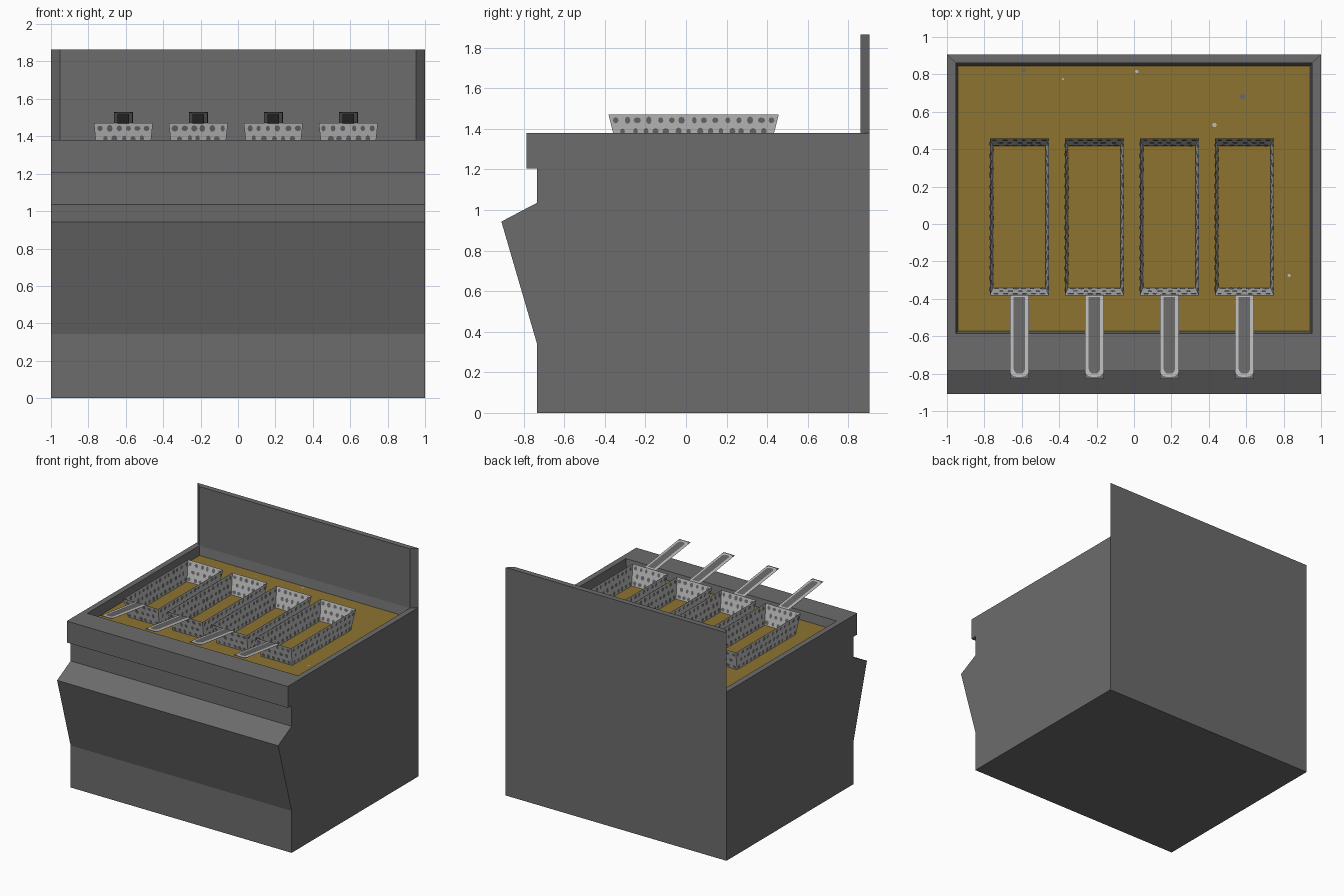
import bpy, bmesh, math, random
from mathutils import Vector

if "Cube" in bpy.data.objects:
    bpy.data.objects.remove(bpy.data.objects["Cube"])

random.seed(4)


def material(name, rgb):
    m = bpy.data.materials.new(name)
    m.diffuse_color = (*rgb, 1)
    m.use_nodes = True
    m.node_tree.nodes["Principled BSDF"].inputs["Base Color"].default_value = m.diffuse_color
    return m


STEEL = material("grey_steel", (0.15, 0.15, 0.15))
OIL = material("golden_oil", (0.27, 0.175, 0.03))
LIGHT = material("light_wire", (0.50, 0.50, 0.50))
DARK = material("dark_gap", (0.14, 0.14, 0.14))


def make(name, bm, mats, fix_normals=False):
    if fix_normals:
        bmesh.ops.recalc_face_normals(bm, faces=bm.faces)
    me = bpy.data.meshes.new(name)
    bm.to_mesh(me)
    bm.free()
    for m in mats:
        me.materials.append(m)
    ob = bpy.data.objects.new(name, me)
    bpy.context.collection.objects.link(ob)
    return ob


def poly(bm, pts, mat=0):
    f = bm.faces.new([bm.verts.new(p) for p in pts])
    f.material_index = mat
    return f


def rect(x0, x1, y0, y1, z):
    return [Vector(p) for p in ((x0, y0, z), (x1, y0, z), (x1, y1, z), (x0, y1, z))]


def ring(bm, outer, inner):
    for i in range(4):
        j = (i + 1) % 4
        poly(bm, [outer[i], outer[j], inner[j], inner[i]])


# cabinet: side profile swept across the width, open at the top for the vat
TOP, OIL_Z = 1.38, 1.31
profile = [(-0.785, TOP), (-0.785, 1.205), (-0.735, 1.205), (-0.735, 1.035),
           (-0.91, 0.943), (-0.735, 0.343), (-0.735, 0), (0.905, 0), (0.905, TOP)]
bm = bmesh.new()
for x in (-1, 1):
    poly(bm, [(x, y, z) for y, z in profile])
for (y0, z0), (y1, z1) in zip(profile, profile[1:]):
    poly(bm, [(-1, y0, z0), (1, y0, z0), (1, y1, z1), (-1, y1, z1)])
lip = rect(-0.953, 0.953, -0.585, 0.86, TOP)
floor = rect(-0.94, 0.94, -0.572, 0.845, OIL_Z)
ring(bm, rect(-1, 1, -0.785, 0.905, TOP), lip)
ring(bm, lip, floor)
poly(bm, rect(-0.94, 0.94, -0.572, 0.845, OIL_Z - 0.01))
bmesh.ops.remove_doubles(bm, verts=bm.verts, dist=1e-5)
make("cabinet", bm, [STEEL], True)

# backsplash with bevelled ends
bm = bmesh.new()
f = poly(bm, [(-1, 0.905, TOP), (1, 0.905, TOP), (0.953, 0.86, TOP), (-0.953, 0.86, TOP)])
ext = bmesh.ops.extrude_face_region(bm, geom=[f])
bmesh.ops.translate(bm, vec=(0, 0, 0.485),
                    verts=[v for v in ext["geom"] if isinstance(v, bmesh.types.BMVert)])
make("backsplash", bm, [STEEL], True)

# oil surface
bm = bmesh.new()
poly(bm, floor)
make("oil_surface", bm, [OIL])

# crumbs floating on the oil
bm = bmesh.new()
for x, y, r, m in ((0.015, 0.815, 0.01, 0), (0.43, 0.53, 0.013, 0), (0.58, 0.68, 0.016, 1),
                   (0.83, -0.275, 0.009, 0), (-0.59, 0.82, 0.013, 1), (-0.38, 0.775, 0.006, 0)):
    poly(bm, [(x + r * math.cos(a), y + r * math.sin(a), OIL_Z + 0.003)
              for a in (i * math.tau / 6 for i in range(6))], m)
make("oil_crumbs", bm, [LIGHT, DARK])


def wall(bm, a, b, c, d):
    """Mesh wall: light sheet with staggered dark spots on both sides."""
    poly(bm, [a, b, c, d])
    right = (b - a).normalized()
    n = right.cross(d - a).normalized()
    up = n.cross(right)
    cols = max(2, round((b - a).length / 0.05))
    for row in range(3):
        v = (row + 0.5) / 3
        for col in range(cols - row % 2):
            u = (col + 0.5 + 0.5 * (row % 2)) / cols
            p = a.lerp(b, u).lerp(d.lerp(c, u), v)
            p += right * random.uniform(-0.006, 0.006)
            rx, ry = random.uniform(0.011, 0.018), random.uniform(0.013, 0.02)
            loop = [p + right * rx * math.cos(t) + up * ry * math.sin(t)
                    for t in (i * math.tau / 8 for i in range(8))]
            poly(bm, [q + n * 0.002 for q in loop], 1)
            poly(bm, [q - n * 0.002 for q in reversed(loop)], 1)


def handle_plate(bm, cx, half, y_far, y_near, r, off, mat):
    """Flat strip on the handle slope, rounded at its far end by radius r."""
    pts = [(half, y_near), (-half, y_near)]
    if r:
        arc = [i * math.pi / 8 for i in range(5)]
        pts += [(-half + r - r * math.cos(a), y_far + r - r * math.sin(a)) for a in arc]
        pts += [(half - r + r * math.sin(a), y_far + r - r * math.cos(a)) for a in arc]
    else:
        pts += [(-half, y_far), (half, y_far)]
    poly(bm, [(cx + x, y, 1.472 + (-0.38 - y) * 0.13 + off) for x, y in pts], mat)
    if off < 0:
        bm.faces.ensure_lookup_table()
        bm.faces[-1].normal_flip()


# four frying baskets, each with a flat upswept handle
for i in range(4):
    cx = -0.613 + 0.401 * i
    bm = bmesh.new()
    low = rect(cx - 0.14, cx + 0.14, -0.34, 0.415, OIL_Z - 0.005)
    high = rect(cx - 0.158, cx + 0.158, -0.382, 0.457, 1.47)
    for k in range(4):
        j = (k + 1) % 4
        wall(bm, low[k], low[j], high[j], high[k])
    make(f"basket_{i + 1}", bm, [LIGHT, DARK])

    bm = bmesh.new()
    handle_plate(bm, cx, 0.051, -0.83, -0.38, 0, 0, 1)
    for side in (1, -1):
        handle_plate(bm, cx, 0.05, -0.817, -0.381, 0.035, 0.002 * side, 0)
        handle_plate(bm, cx, 0.03, -0.80, -0.39, 0.025, 0.004 * side, 1)
    make(f"basket_handle_{i + 1}", bm, [LIGHT, DARK])
